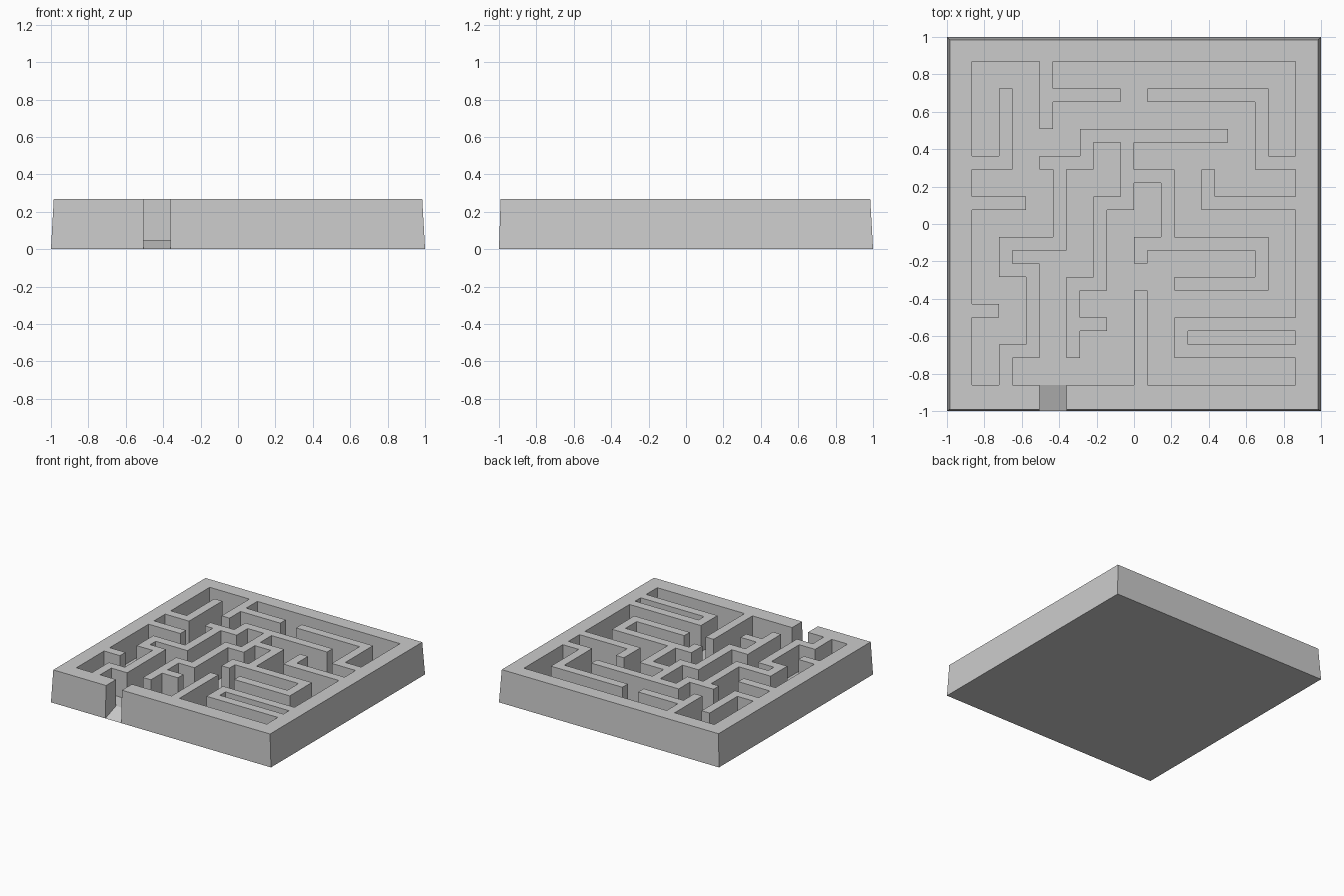
import bpy, bmesh, math

if "Cube" in bpy.data.objects:
    bpy.data.objects.remove(bpy.data.objects["Cube"])

N, STEP = 24, 0.0721          # maze cells and cell size
TOP, FLOOR = 0.267, 0.05      # wall top and corridor floor heights

# Wall runs: paths through cell indices (column from left, row from back)
RUNS = [
    [(5, 0), (5, 4)], [(5, 2), (10, 2)],                        # back stub
    [(0, 7), (2, 7), (2, 2)],                                   # left hooks
    [(0, 10), (3, 10)], [(0, 18), (1, 18)],
    [(13, 2), (21, 2), (21, 7), (23, 7)],                       # right hooks
    [(17, 8), (17, 10), (23, 10)],
    [(23, 19), (15, 19), (15, 21), (23, 21)],                   # slotted block
    [(12, 17), (12, 23)],                                       # front stub
    [(2, 23), (2, 21), (4, 21), (4, 15), (2, 15), (2, 13),      # long winding wall
     (6, 13), (6, 7), (8, 7), (8, 5), (18, 5)],
    [(5, 7), (6, 7)],
    [(11, 5), (11, 10), (9, 10), (9, 16), (7, 16), (7, 21)],    # middle wall
    [(7, 19), (9, 19)],
    [(11, 8), (14, 8), (14, 13), (21, 13), (21, 16), (15, 16)], # right middle wall
    [(14, 13), (12, 13), (12, 14)],
]

walls = set()
for run in RUNS:
    for (a, b), (c, d) in zip(run, run[1:]):
        for i in range(min(a, c), max(a, c) + 1):
            for j in range(min(b, d), max(b, d) + 1):
                walls.add((i, j))
RAMP = {(5, N), (6, N)}


def inside(c):
    return -1 <= c[0] <= N and -1 <= c[1] <= N


def height(cell, corner):
    """Surface height of a cell at one of its corners."""
    if not inside(cell):
        return 0.0
    if cell in RAMP:
        return FLOOR if corner[1] == N else 0.0
    border = not (0 <= cell[0] < N and 0 <= cell[1] < N)
    return TOP if border or cell in walls else FLOOR


def point(corner, z):
    """Grid corner to world; the outer rim leans inwards with height."""
    i, j = corner
    t = z / TOP
    x = -0.866 + STEP * i
    y = 0.869 - STEP * j
    if i < 0 or i > N:
        x = math.copysign(1 - 0.015 * t, i)
    if j < 0:
        y = 1 - 0.015 * t
    if j > N:
        y = -1 + 0.009 * t
    return (x, y, z)


bm = bmesh.new()


def add_face(points):
    unique = list(dict.fromkeys(points))
    if len(unique) > 2:
        bm.faces.new([bm.verts.new(p) for p in unique])


for i in range(-1, N + 1):
    for j in range(-1, N + 1):
        cell = (i, j)
        ring = [(i, j), (i, j + 1), (i + 1, j + 1), (i + 1, j)]
        sides = [(i - 1, j), (i, j + 1), (i + 1, j), (i, j - 1)]
        # wall top, corridor floor or ramp, and the underside
        add_face([point(c, height(cell, c)) for c in ring])
        add_face([point(c, 0.0) for c in reversed(ring)])
        # upright faces down to any lower neighbour
        for k, other in enumerate(sides):
            a, b = ring[k], ring[(k + 1) % 4]
            ha, hb = height(cell, a), height(cell, b)
            la, lb = height(other, a), height(other, b)
            if ha + hb > la + lb:
                add_face([point(b, hb), point(a, ha), point(a, la), point(b, lb)])

bmesh.ops.remove_doubles(bm, verts=bm.verts, dist=1e-4)
bmesh.ops.recalc_face_normals(bm, faces=bm.faces)
bmesh.ops.dissolve_limit(bm, angle_limit=math.radians(1), verts=bm.verts, edges=bm.edges)
mesh = bpy.data.meshes.new("maze_tray")
bm.to_mesh(mesh)
bm.free()
bpy.context.collection.objects.link(bpy.data.objects.new("maze_tray", mesh))
